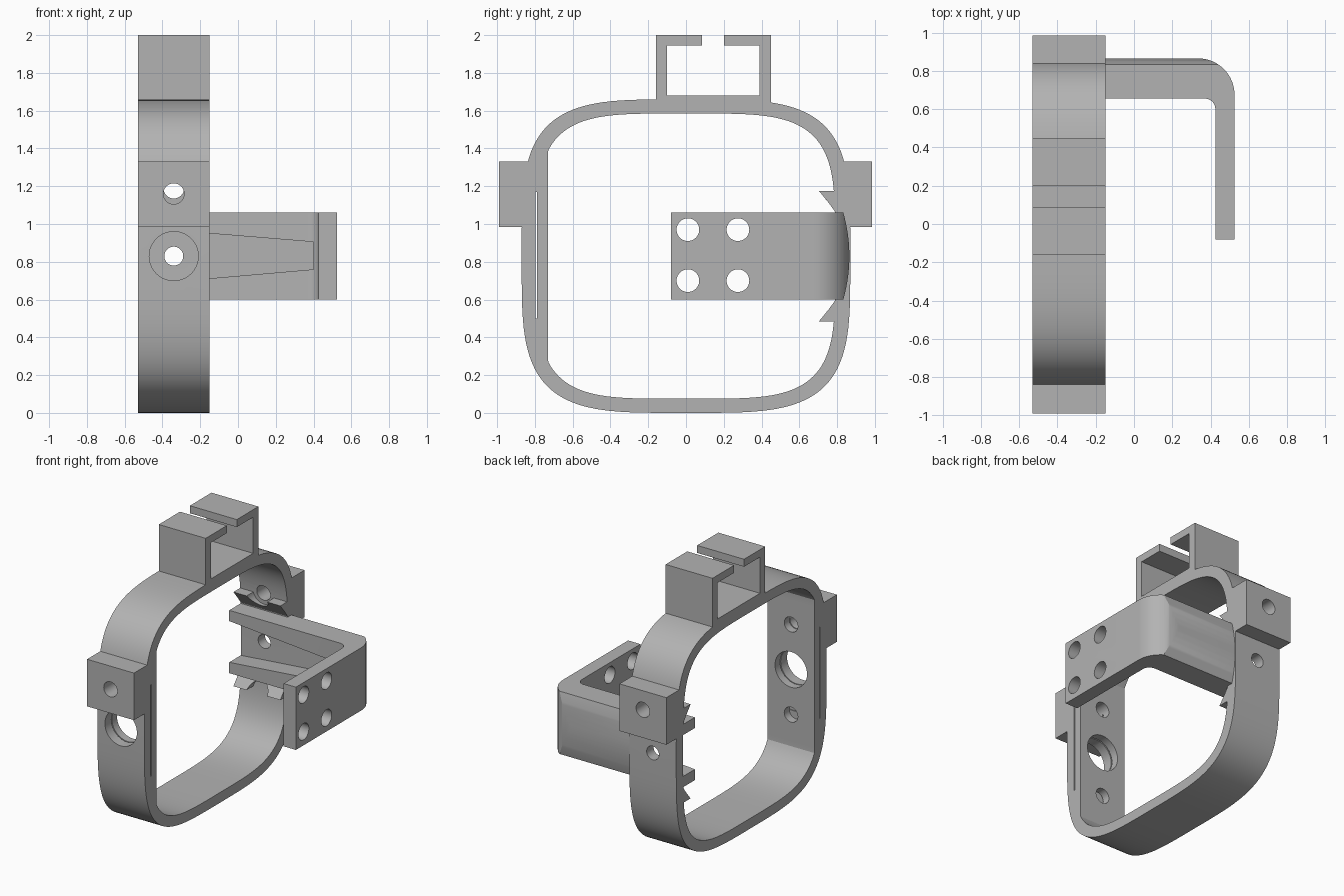
import bpy, bmesh, math

cube = bpy.data.objects.get("Cube")
if cube:
    bpy.data.objects.remove(cube, do_unlink=True)

grey = bpy.data.materials.new("plain grey")
grey.use_nodes = True
GREY = (0.45, 0.45, 0.45, 1)
grey.diffuse_color = GREY
grey.node_tree.nodes["Principled BSDF"].inputs["Base Color"].default_value = GREY

X0, X1 = -0.53, -0.15      # width of the band
XM, ZM = -0.34, 0.83       # middle of the band


def prism(name, pts, axis, lo, hi):
    """Extrude a 2D outline along an axis; outlines are (y,z), (x,z) or (x,y)."""
    def place(p, h):
        return {"x": (h, *p), "y": (p[0], h, p[1]), "z": (*p, h)}[axis]
    bm = bmesh.new()
    n = len(pts)
    a = [bm.verts.new(place(p, lo)) for p in pts]
    b = [bm.verts.new(place(p, hi)) for p in pts]
    bm.faces.new(a)
    bm.faces.new(b)
    for i in range(n):
        j = (i + 1) % n
        bm.faces.new((a[i], a[j], b[j], b[i]))
    bmesh.ops.recalc_face_normals(bm, faces=bm.faces)
    mesh = bpy.data.meshes.new(name)
    bm.to_mesh(mesh)
    bm.free()
    mesh.materials.append(grey)
    ob = bpy.data.objects.new(name, mesh)
    bpy.context.collection.objects.link(ob)
    return ob


def rect(u0, u1, v0, v1):
    return [(u0, v0), (u1, v0), (u1, v1), (u0, v1)]


def arc(u, v, r, start, end, n):
    angles = [math.radians(start + (end - start) * i / n) for i in range(n + 1)]
    return [(u + r * math.cos(t), v + r * math.sin(t)) for t in angles]


def circle(u, v, r):
    return arc(u, v, r, 0, 360, 40)[:-1]


def rounded_square(a, b, power, n=128):
    def s(c):
        return math.copysign(abs(c) ** (2 / power), c)
    angles = [(i + 0.5) * math.tau / n for i in range(n)]
    return [(a * s(math.cos(t)), ZM + b * s(math.sin(t))) for t in angles]


def boolean(ob, tool, operation="DIFFERENCE"):
    tool.hide_render = True
    mod = ob.modifiers.new("cut", "BOOLEAN")
    mod.operation, mod.object, mod.solver = operation, tool, "EXACT"
    bpy.context.view_layer.objects.active = ob
    bpy.ops.object.modifier_apply(modifier=mod.name)


def carve(targets, *cutter):
    tool = prism("cutter", *cutter)
    for ob in targets:
        boolean(ob, tool)
    bpy.data.objects.remove(tool, do_unlink=True)


# Rounded band, its inner opening flattened at the front
band = prism("band", rounded_square(0.87, 0.83, 3.9), "x", X0, X1)
opening = [(max(y, -0.73), z) for y, z in rounded_square(0.79, 0.755, 4.2)]
carve([band], opening, "x", X0 - 0.1, X1 + 0.1)

# Side lugs
front_lug = prism("front_lug", rect(-0.99, -0.80, 0.985, 1.33), "x", X0, X1)
back_lug = prism("back_lug", rect(0.80, 0.985, 0.985, 1.33), "x", X0, X1)

# Thin slot behind the flat front pad
carve([band], rect(-0.796, -0.788, 0.5, 1.17), "x", X0 - 0.1, X1 + 0.1)

# Top rail with a slotted roof
prism("top_rail", [(-0.16, 1.60), (0.45, 1.60), (0.45, 2), (0.20, 2), (0.20, 1.945),
                   (0.39, 1.945), (0.39, 1.68), (-0.10, 1.68), (-0.10, 1.945),
                   (0.085, 1.945), (0.085, 2), (-0.16, 2)], "x", X0, X1)

# Hooked claws inside the back wall, mirrored about mid height
for name, s in (("upper_claw", 1), ("lower_claw", -1)):
    outline = [(0.704, 0.345), (0.757, 0.28), (0.80, 0.22), (0.82, 0.22), (0.82, 0.345)]
    claw = prism(name, [(y, ZM + s * z) for y, z in outline], "x", X0, X1)
    carve([claw], circle(XM, ZM + s * 0.36, 0.085), "y", 0.6, 0.9)

# Screw holes through lugs, pad and walls
carve([band, front_lug], circle(XM, 1.16, 0.055), "y", -1.1, -0.6)
carve([band, back_lug], circle(XM, 1.19, 0.055), "y", 0.6, 1.1)
carve([band], circle(XM, ZM, 0.13), "y", -1.1, -0.6)
carve([band], circle(XM, 0.50, 0.055), "y", -0.79, -0.6)

# Bent bracket arm with a crowned outer face
elbow = arc(0.335, 0.675, 0.19, 0, 90, 16)
inner_bend = arc(0.37, 0.60, 0.055, 90, 0, 8)
arm = prism("bracket_arm", [(0.425, -0.08), (0.525, -0.08), *elbow, (X0, 0.865),
                            (X0, 0.655), *inner_bend], "z", 0.60, 1.06)
steps = [i / 12 for i in range(-12, 13)]
crown = [(0.865 - 0.038 * t * t, ZM + 0.25 * t) for t in steps]
tool = prism("crown", [(-0.2, 1.08), (-0.2, 0.58), *crown], "x", -0.7, 0.7)
boolean(arm, tool, "INTERSECT")
bpy.data.objects.remove(tool, do_unlink=True)

# Tapered pocket between the two ribs, then the hole through the back wall
carve([arm], [(-0.6, 0.673), (0.40, 0.76), (0.40, 0.905), (-0.6, 0.987)], "y", 0.5, 0.79)
carve([band, arm], circle(XM, ZM, 0.05), "y", 0.6, 1.1)

# Mounting holes in the bracket plate
for y in (0.01, 0.275):
    for z in (0.70, 0.97):
        carve([arm], circle(y, z, 0.06), "x", 0.35, 0.6)

# Smooth curved faces, keep hard edges
for ob in bpy.context.collection.objects:
    ob.select_set(ob.type == "MESH")
bpy.context.view_layer.objects.active = band
bpy.ops.object.shade_smooth_by_angle(angle=math.radians(25))
